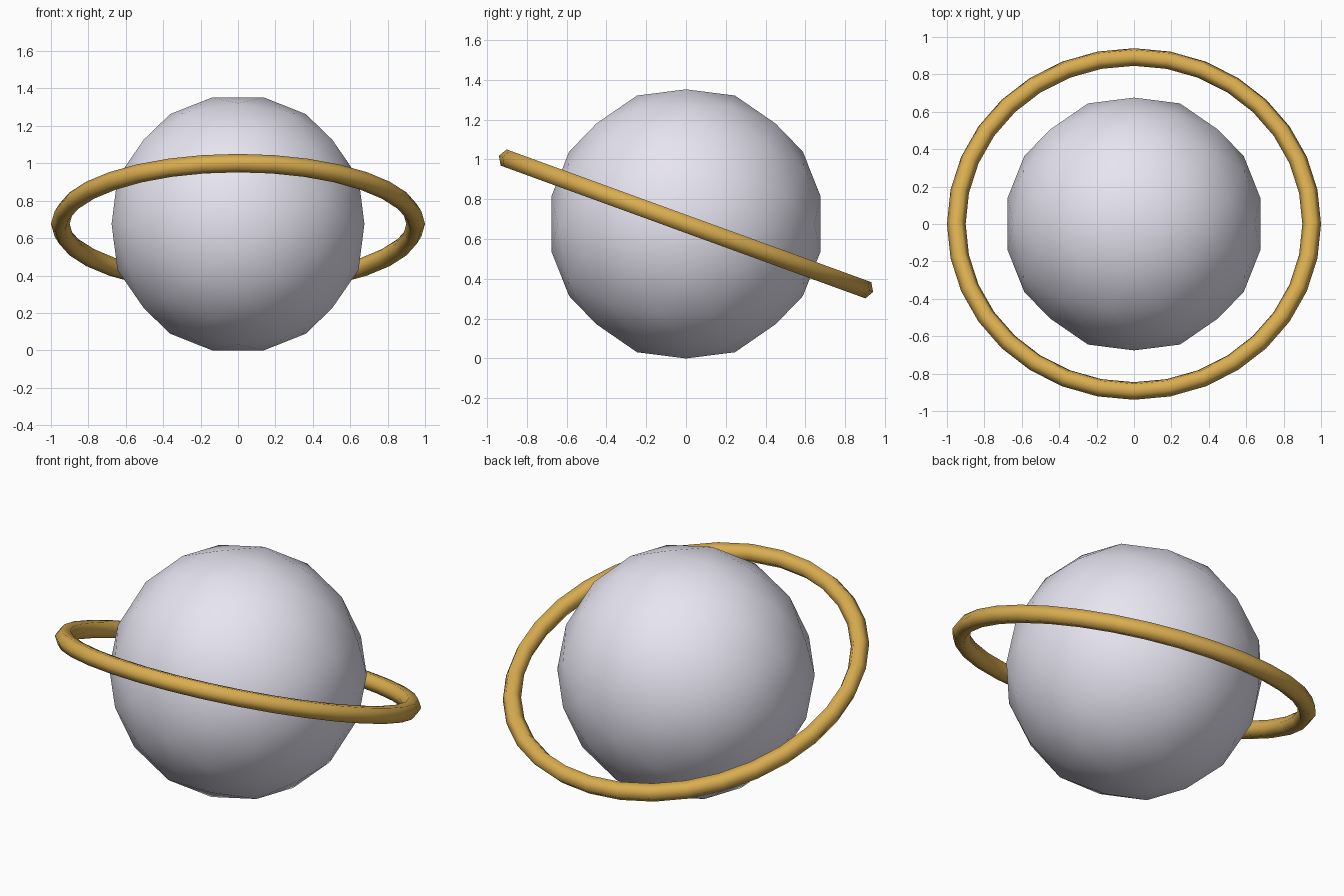
import bpy, bmesh
from math import radians, sqrt
from mathutils import Vector

if "Cube" in bpy.data.objects:
    bpy.data.objects.remove(bpy.data.objects["Cube"])

CENTRE_Z = 0.676


def paint(obj, name, colour):
    mat = bpy.data.materials.new(name)
    mat.diffuse_color = (*colour, 1)
    mat.use_nodes = True
    mat.node_tree.nodes["Principled BSDF"].inputs["Base Color"].default_value = mat.diffuse_color
    obj.data.materials.append(mat)


# globe: icosahedron with each edge split in three, pushed out to a sphere
phi = (1 + sqrt(5)) / 2
bm = bmesh.new()
for a in (-1, 1):
    for b in (-phi, phi):
        for co in ((a, 0, b), (b, a, 0), (0, b, a)):
            bm.verts.new(co)
bmesh.ops.convex_hull(bm, input=bm.verts[:])
bmesh.ops.subdivide_edges(bm, edges=bm.edges[:], cuts=2, use_grid_fill=True)
for v in bm.verts:
    v.co = v.co.normalized() * 0.69
bmesh.ops.recalc_face_normals(bm, faces=bm.faces[:])
for f in bm.faces:
    f.smooth = True
mesh = bpy.data.meshes.new("globe")
bm.to_mesh(mesh)
bm.free()
globe = bpy.data.objects.new("globe", mesh)
globe.location.z = CENTRE_Z
bpy.context.collection.objects.link(globe)
paint(globe, "pale_lilac", (0.80, 0.78, 0.88))

# ring: thin six-sided tube, tilted up at the front
bpy.ops.mesh.primitive_torus_add(major_radius=0.95, minor_radius=0.05,
                                 major_segments=32, minor_segments=6,
                                 location=(0, 0, CENTRE_Z),
                                 rotation=(radians(-20), 0, 0))
ring = bpy.context.object
ring.name = "ring"
bpy.ops.object.shade_smooth()
paint(ring, "gold", (0.70, 0.42, 0.08))
